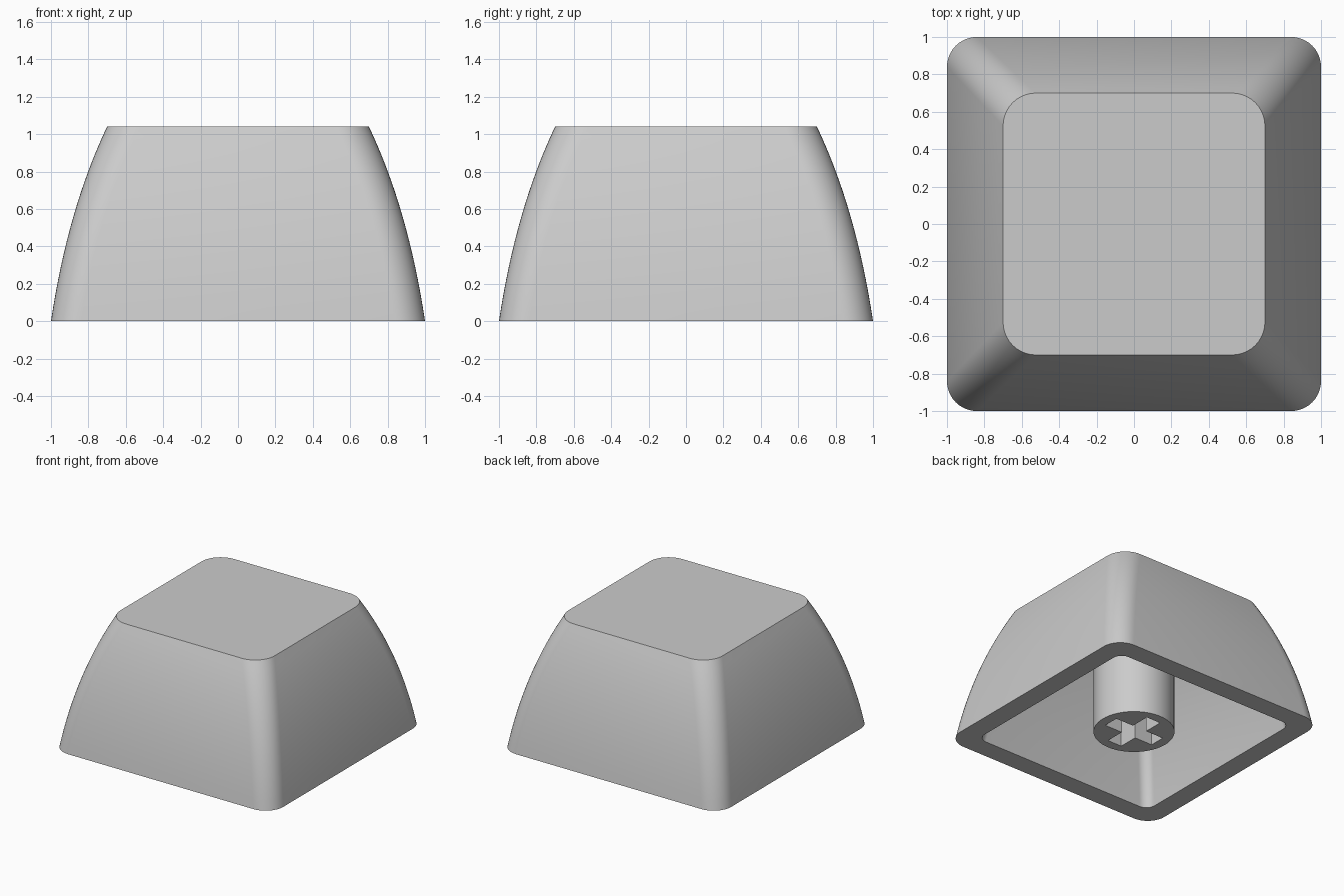
import bpy, bmesh, math
from mathutils import Vector

cube = bpy.data.objects.get("Cube")
if cube:
    bpy.data.objects.remove(cube, do_unlink=True)

GREY = 0.6
plastic = bpy.data.materials.new("grey plastic")
plastic.use_nodes = True
plastic.diffuse_color = (GREY, GREY, GREY, 1)
plastic.node_tree.nodes["Principled BSDF"].inputs["Base Color"].default_value = (GREY, GREY, GREY, 1)


def finish(bm, name, smooth=True):
    bmesh.ops.recalc_face_normals(bm, faces=bm.faces)
    mesh = bpy.data.meshes.new(name)
    bm.to_mesh(mesh)
    bm.free()
    mesh.materials.append(plastic)
    obj = bpy.data.objects.new(name, mesh)
    bpy.context.collection.objects.link(obj)
    if smooth:
        shade(obj)
    return obj


def shade(obj):
    bpy.ops.object.select_all(action='DESELECT')
    obj.select_set(True)
    bpy.context.view_layer.objects.active = obj
    bpy.ops.object.shade_smooth_by_angle(angle=math.radians(30))


def rounded_square(half, radius, z, steps=10):
    points = []
    for corner in range(4):
        middle = math.radians(45 + 90 * corner)
        cx = math.copysign(half - radius, math.cos(middle))
        cy = math.copysign(half - radius, math.sin(middle))
        for i in range(steps + 1):
            a = math.radians(90 * (corner + i / steps))
            points.append((cx + radius * math.cos(a), cy + radius * math.sin(a), z))
    return points


def curve(start, control, end, steps=16):
    a, b, c = Vector(start), Vector(control), Vector(end)
    ts = [i / steps for i in range(steps + 1)]
    return [a * (1 - t) ** 2 + b * 2 * t * (1 - t) + c * t * t for t in ts]


def extrude_profile(points, z0, z1):
    bm = bmesh.new()
    rings = [[bm.verts.new((x, y, z)) for x, y in points] for z in (z0, z1)]
    bridge(bm, *rings)
    for ring in rings:
        bm.faces.new(ring)
    return bm


def bridge(bm, lower, upper):
    n = len(lower)
    for i in range(n):
        j = (i + 1) % n
        bm.faces.new((lower[i], lower[j], upper[j], upper[i]))


# Hollow shell: half width, height and corner radius along each wall
outer = curve((1, 0, 0.16), (0.91, 0.6, 0.165), (0.7, 1.04, 0.175))
inner = curve((0.835, 0, 0.08), (0.76, 0.5, 0.08), (0.57, 0.9, 0.09))
bm = bmesh.new()
rings = [[bm.verts.new(p) for p in rounded_square(half, radius, z)]
         for half, z, radius in outer[::-1] + inner]
for lower, upper in zip(rings, rings[1:]):
    bridge(bm, lower, upper)
bm.faces.new(rings[0])
bm.faces.new(rings[-1])
finish(bm, "shell")

# Round stem with a cross-shaped socket
angles = [math.tau * i / 64 for i in range(64)]
stem = finish(extrude_profile([(0.305 * math.cos(a), 0.305 * math.sin(a)) for a in angles],
                              0, 0.92), "stem", smooth=False)
arm, w = 0.228, 0.065
cross = []
for k in range(4):
    c, s = round(math.cos(k * math.pi / 2)), round(math.sin(k * math.pi / 2))
    cross += [(x * c - y * s, x * s + y * c) for x, y in ((arm, -w), (arm, w), (w, w))]
cutter = finish(extrude_profile(cross, -0.1, 0.45), "socket_cutter", smooth=False)
cutter.hide_render = True
cut = stem.modifiers.new("socket", 'BOOLEAN')
cut.operation, cut.object, cut.solver = 'DIFFERENCE', cutter, 'EXACT'
bpy.context.view_layer.objects.active = stem
bpy.ops.object.modifier_apply(modifier=cut.name)
bpy.data.objects.remove(cutter, do_unlink=True)
shade(stem)

# Shallow ribs bracing the stem against the side walls under the roof
for side, name in ((1, "left_rib"), (-1, "right_rib")):
    rib = [(side * x, y) for x, y in ((0.28, -0.05), (0.66, -0.05), (0.66, 0.05), (0.28, 0.05))]
    finish(extrude_profile(rib, 0.79, 0.92), name)
